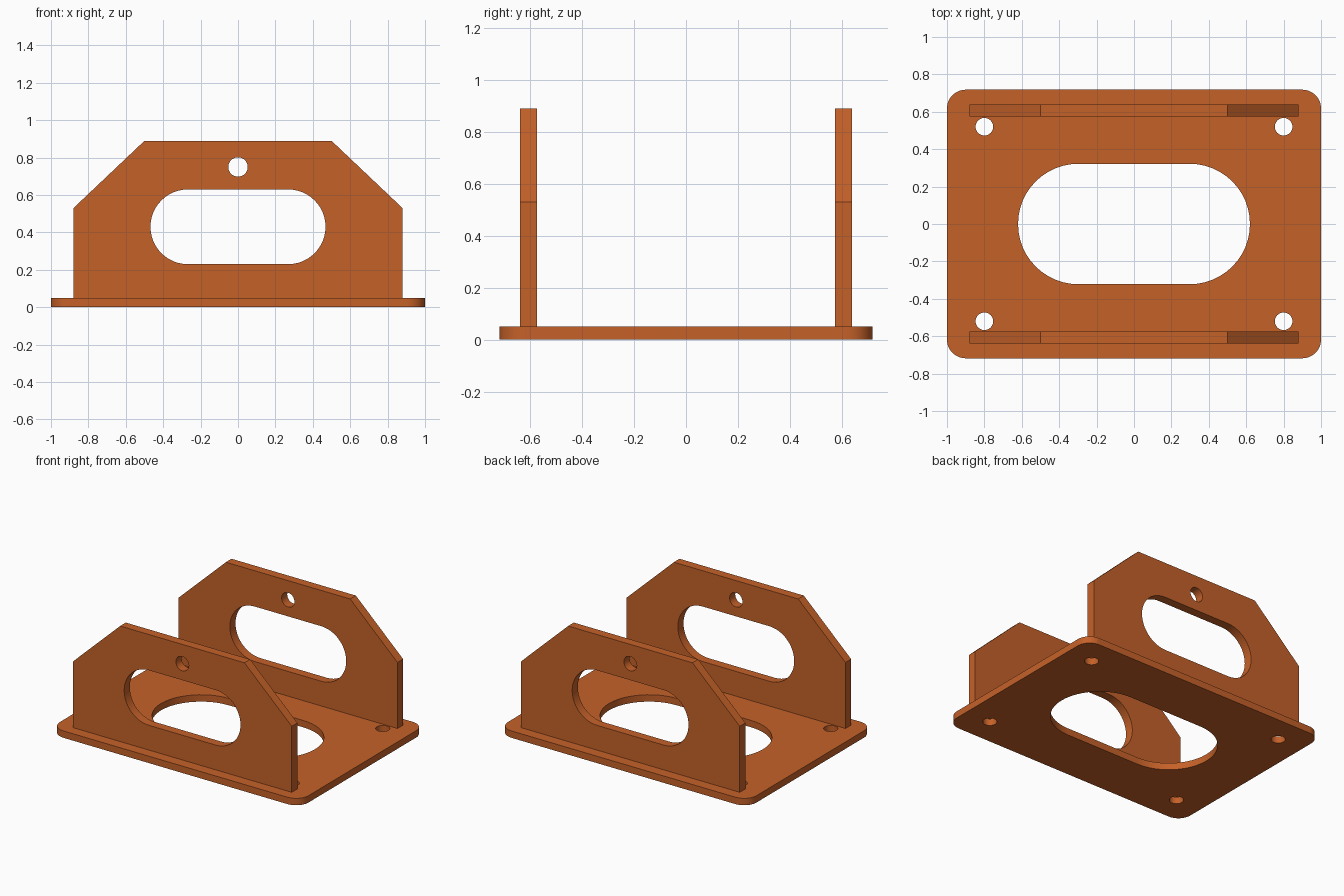
import bpy, bmesh
from math import sin, cos, pi

if "Cube" in bpy.data.objects:
    bpy.data.objects.remove(bpy.data.objects["Cube"])

mat = bpy.data.materials.new("orange_paint")
mat.diffuse_color = (0.56, 0.12, 0.022, 1)
mat.use_nodes = True
mat.node_tree.nodes["Principled BSDF"].inputs["Base Color"].default_value = mat.diffuse_color


def arc(cx, cy, r, a0, a1, n):
    return [(cx + r * cos(a0 + (a1 - a0) * i / n), cy + r * sin(a0 + (a1 - a0) * i / n))
            for i in range(n + 1)]


def circle(cx, cy, r, n=32):
    return arc(cx, cy, r, 0, 2 * pi, n)[:-1]


def slot(cy, half_len, r, n=24):
    c = half_len - r
    return arc(c, cy, r, -pi / 2, pi / 2, n) + arc(-c, cy, r, pi / 2, 3 * pi / 2, n)


def rounded_rect(hx, hy, r, n=12):
    pts = []
    for k, (sx, sy) in enumerate([(1, 1), (-1, 1), (-1, -1), (1, -1)]):
        pts += arc(sx * (hx - r), sy * (hy - r), r, k * pi / 2, (k + 1) * pi / 2, n)
    return pts


def cut_plate(name, loops, thickness, location, rotation=(0, 0, 0)):
    """Flat plate: first loop is the outline, the others are holes."""
    cu = bpy.data.curves.new(name + "_profile", 'CURVE')
    cu.dimensions = '2D'
    cu.fill_mode = 'BOTH'
    cu.extrude = thickness / 2
    for pts in loops:
        sp = cu.splines.new('POLY')
        sp.points.add(len(pts) - 1)
        for p, (x, y) in zip(sp.points, pts):
            p.co = (x, y, 0, 1)
        sp.use_cyclic_u = True
    tmp = bpy.data.objects.new(name + "_profile", cu)
    bpy.context.collection.objects.link(tmp)
    bpy.context.view_layer.update()
    me = bpy.data.meshes.new_from_object(tmp)
    bpy.data.objects.remove(tmp)
    bpy.data.curves.remove(cu)

    # Weld caps to the rims
    bm = bmesh.new()
    bm.from_mesh(me)
    bmesh.ops.remove_doubles(bm, verts=bm.verts, dist=1e-5)
    bmesh.ops.recalc_face_normals(bm, faces=bm.faces)
    bm.to_mesh(me)
    bm.free()
    me.name = name
    me.materials.clear()
    me.materials.append(mat)
    ob = bpy.data.objects.new(name, me)
    ob.location, ob.rotation_euler = location, rotation
    bpy.context.collection.objects.link(ob)
    bpy.ops.object.select_all(action='DESELECT')
    ob.select_set(True)
    bpy.context.view_layer.objects.active = ob
    bpy.ops.object.shade_smooth_by_angle(angle=pi / 6)
    return ob


# Base plate with central slot and four bolt holes
bolts = [circle(sx * 0.8, sy * 0.52, 0.047) for sx in (-1, 1) for sy in (-1, 1)]
cut_plate("base_plate", [rounded_rect(1, 0.718, 0.1), slot(0, 0.62, 0.322)] + bolts,
          0.05, (0, 0, 0.025))

# Two upright walls with chamfered tops, a slot and a pin hole
half = [(0.88, 0.05), (0.88, 0.53), (0.5, 0.89)]
outline = half + [(-x, z) for x, z in reversed(half)]
for name, side in (("front_wall", -1), ("back_wall", 1)):
    cut_plate(name, [outline, slot(0.43, 0.468, 0.2), circle(0, 0.75, 0.052)],
              0.065, (0, side * 0.607, 0), (pi / 2, 0, 0))
